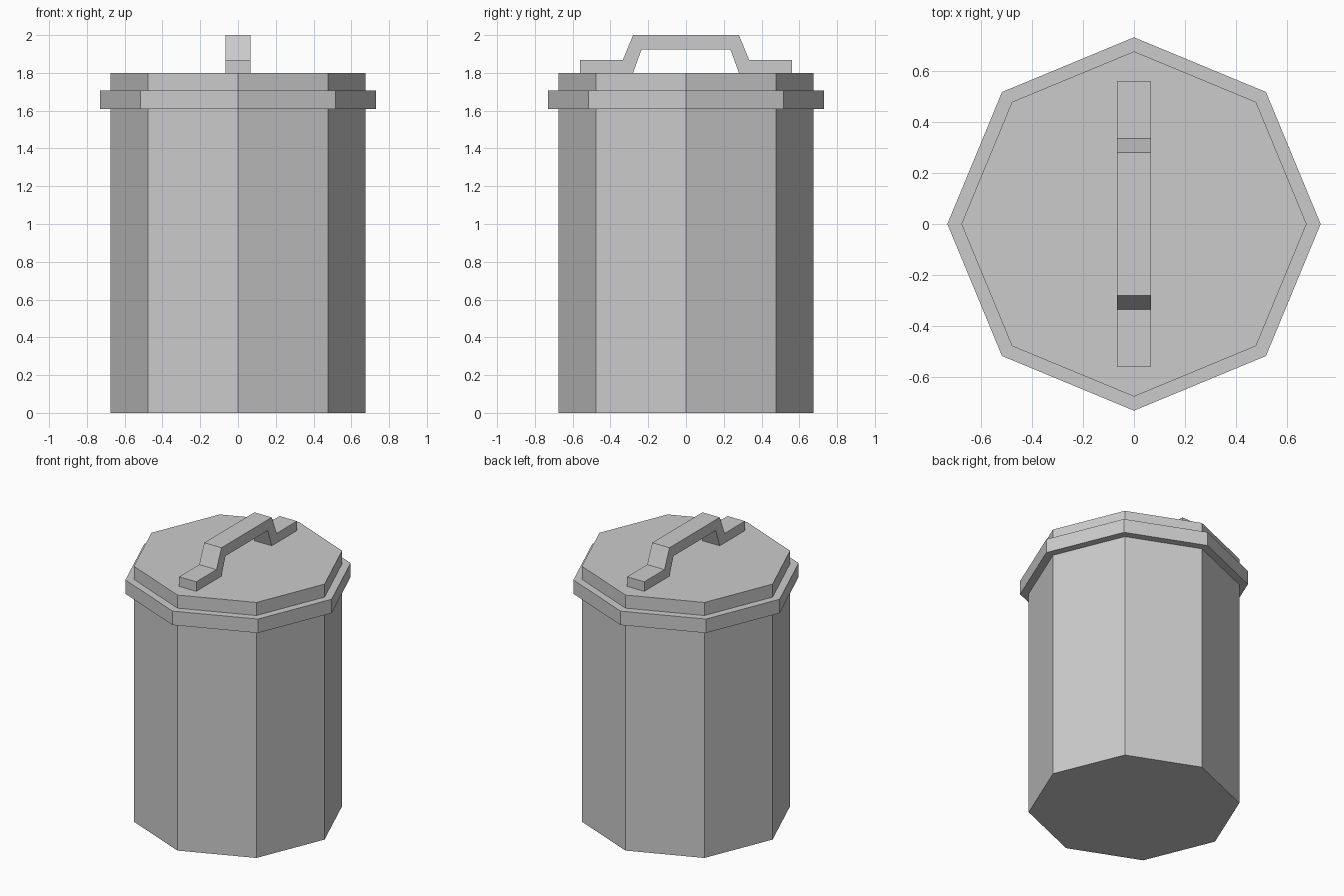
import bpy, bmesh, math

cube = bpy.data.objects.get("Cube")
if cube:
    bpy.data.objects.remove(cube, do_unlink=True)

grey = bpy.data.materials.new("light_grey")
grey.use_nodes = True
colour = (0.6, 0.6, 0.6, 1)
grey.diffuse_color = colour
grey.node_tree.nodes["Principled BSDF"].inputs["Base Color"].default_value = colour


def prism(name, outline, offset):
    """Extrude a flat outline along an offset into a closed solid."""
    bm = bmesh.new()
    face = bm.faces.new([bm.verts.new(p) for p in outline])
    result = bmesh.ops.extrude_face_region(bm, geom=[face], use_keep_orig=True)
    verts = [g for g in result["geom"] if isinstance(g, bmesh.types.BMVert)]
    bmesh.ops.translate(bm, verts=verts, vec=offset)
    bmesh.ops.recalc_face_normals(bm, faces=bm.faces)
    mesh = bpy.data.meshes.new(name)
    bm.to_mesh(mesh)
    bm.free()
    mesh.materials.append(grey)
    obj = bpy.data.objects.new(name, mesh)
    bpy.context.collection.objects.link(obj)
    return obj


def octagon(name, radius, bottom, top):
    """Eight-sided drum with corners on the axes."""
    angles = [math.tau * i / 8 for i in range(8)]
    ring = [(radius * math.cos(a), radius * math.sin(a), bottom) for a in angles]
    return prism(name, ring, (0, 0, top - bottom))


# Bin body, lid rim and raised lid top
octagon("bin_body", 0.675, 0, 1.61)
octagon("lid_rim", 0.73, 1.61, 1.708)
octagon("lid_top", 0.675, 1.708, 1.8)

# Bent strap handle, half profile mirrored front to back
half = [(0.235, 1.925), (0.28, 1.8), (0.56, 1.8),
        (0.56, 1.867), (0.335, 1.867), (0.28, 2.0)]
profile = half + [(-y, z) for y, z in reversed(half)]
width = 0.134
prism("lid_handle", [(-width / 2, y, z) for y, z in profile], (width, 0, 0))
